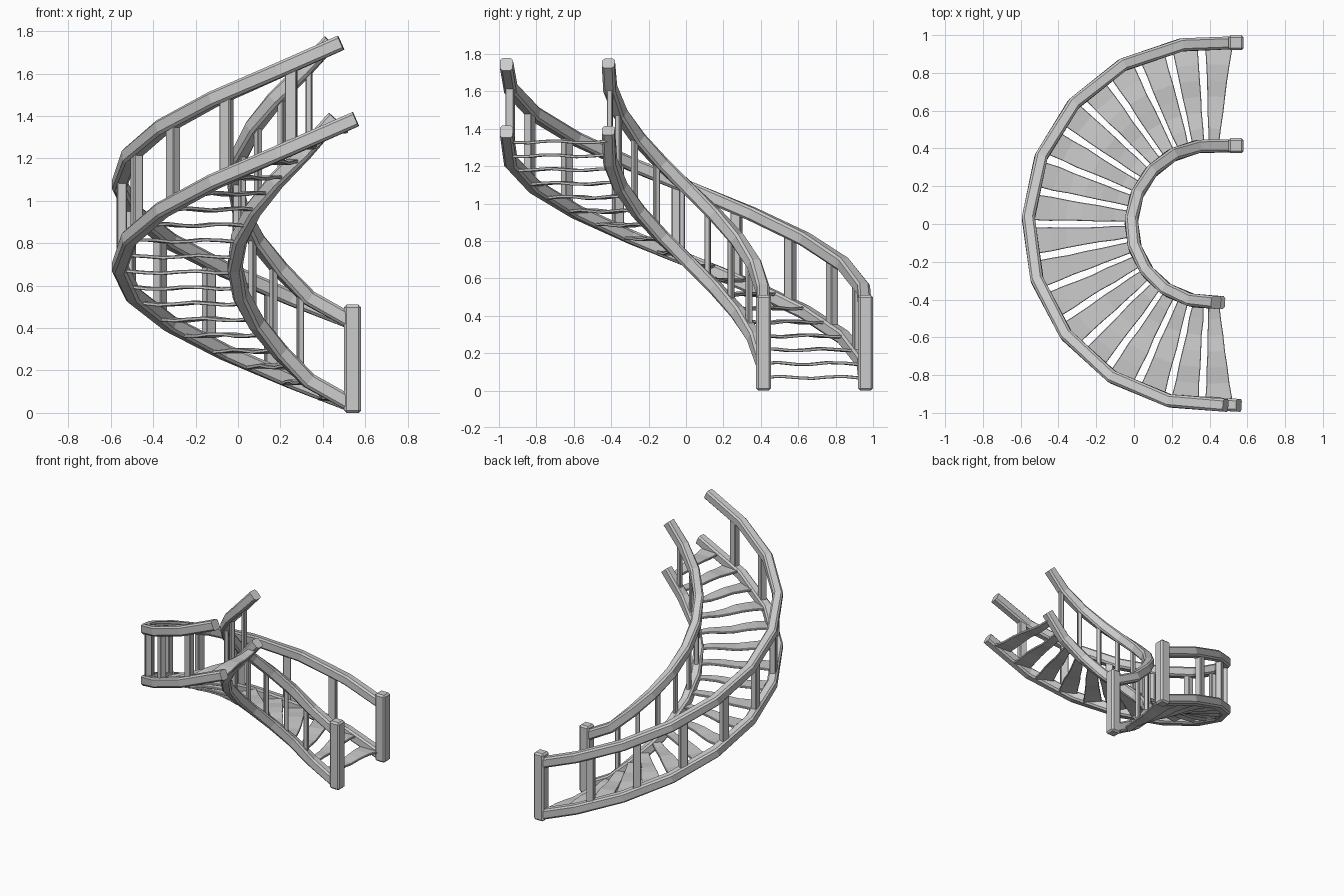
import bpy, bmesh, math, random
from mathutils import Vector

if "Cube" in bpy.data.objects:
    bpy.data.objects.remove(bpy.data.objects["Cube"])

random.seed(4)
CX, RISE = 0.40, 0.00677          # axis of the spiral, rise per degree
RAIL_GAP = 0.39                   # handrail height above stringer
RADII = {"outer": 0.96, "inner": 0.415}


def height(deg):
    return 0.70 + (deg - 180) * RISE


def polar(r, deg, z):
    a = math.radians(deg)
    return Vector((CX + r * math.cos(a), r * math.sin(a), z))


def make(name, bm, bevel=0):
    bmesh.ops.recalc_face_normals(bm, faces=bm.faces)
    me = bpy.data.meshes.new(name)
    bm.to_mesh(me)
    bm.free()
    ob = bpy.data.objects.new(name, me)
    bpy.context.collection.objects.link(ob)
    if bevel:
        m = ob.modifiers.new("bevel", 'BEVEL')
        m.width, m.segments = bevel, 1
    return ob


def loft(bm, rings):
    rows = [[bm.verts.new(p) for p in ring] for ring in rings]
    n = len(rows[0])
    for a, b in zip(rows, rows[1:]):
        for i in range(n):
            j = (i + 1) % n
            bm.faces.new((a[i], a[j], b[j], b[i]))
    bm.faces.new(rows[0])
    bm.faces.new(rows[-1][::-1])


def beam(name, pts, w=0.068, h=0.072, c=0.012):
    # chamfered rectangular section swept along the path
    a, b = w / 2, h / 2
    sec = [(a, b - c), (a - c, b), (c - a, b), (-a, b - c),
           (-a, c - b), (c - a, -b), (a - c, -b), (a, c - b)]
    rings = []
    for i, p in enumerate(pts):
        t = Vector()
        if i:
            t += (p - pts[i - 1]).normalized()
        if i < len(pts) - 1:
            t += (pts[i + 1] - p).normalized()
        t.normalize()
        side = t.cross(Vector((0, 0, 1))).normalized()
        up = side.cross(t)
        rings.append([p + side * u + up * v for u, v in sec])
    bm = bmesh.new()
    loft(bm, rings)
    return make(name, bm)


# Stringers and handrails
ends = {("outer", "stringer"): (0.555, 1.385), ("outer", "handrail"): (0.485, 1.745),
        ("inner", "stringer"): (0.455, 1.39), ("inner", "handrail"): (0.435, 1.75)}
for (side, kind), (ex, ez) in ends.items():
    r, dz = RADII[side], RAIL_GAP if kind == "handrail" else 0
    pts = [Vector((0.54, r, 0.038 + dz))]
    for i in range(9):
        deg = 99 + 19.8 * i
        pts.append(polar(r, deg, height(deg) + dz))
    pts.append(Vector((ex, -r, ez)))
    beam(f"{side}_{kind}", pts)

# Newel posts at the foot of the stair
for side, r in RADII.items():
    bm = bmesh.new()
    bmesh.ops.create_cube(bm, size=1)
    for v in bm.verts:
        v.co = (0.54 + v.co.x * 0.082, r + v.co.y * 0.08, 0.255 + v.co.z * 0.51)
    make(f"{side}_newel_post", bm, 0.012)

# Balusters between stringer and handrail
for side, r in RADII.items():
    wt, wr = (0.055, 0.045) if side == "outer" else (0.03, 0.03)
    for i in range(9):
        deg = 105 + 19.5 * i
        # pull onto the chord of the faceted rail
        off = (deg - 99) % 19.8 - 9.9
        rr = r * math.cos(math.radians(9.9)) / math.cos(math.radians(off))
        a = math.radians(deg)
        rad = Vector((math.cos(a), math.sin(a), 0))
        tan = Vector((-rad.y, rad.x, 0))
        rings = []
        for z in (height(deg), height(deg) + RAIL_GAP):
            p = polar(rr, deg, z)
            rings.append([p + rad * wr / 2 * s + tan * wt / 2 * t
                          for s, t in ((1, 1), (-1, 1), (-1, -1), (1, -1))])
        bm = bmesh.new()
        loft(bm, rings)
        make(f"{side}_baluster_{i + 1}", bm, 0.004)

# Tapered, slightly warped wooden treads
N = 18
for k in range(N):
    deg = 87 + 186 * k / (N - 1)
    a = math.radians(deg)
    rad = Vector((math.cos(a), math.sin(a), 0))
    tan = Vector((-rad.y, rad.x, 0))
    rings = []
    for s in range(7):
        f = s / 6
        r = 0.42 + 0.51 * f
        w = (0.058 + 0.08 * f) / 2 + random.uniform(-0.003, 0.003)
        wave = 0.006 * math.sin(f * 10 + k * 0.5)
        c = polar(r, deg, height(deg) + wave)
        rings.append([c + tan * w * t + Vector((0, 0, 0.008 * u))
                      for t, u in ((1, 1), (-1, 1), (-1, -1), (1, -1))])
    bm = bmesh.new()
    loft(bm, rings)
    make(f"tread_{k + 1}", bm, 0.003)
